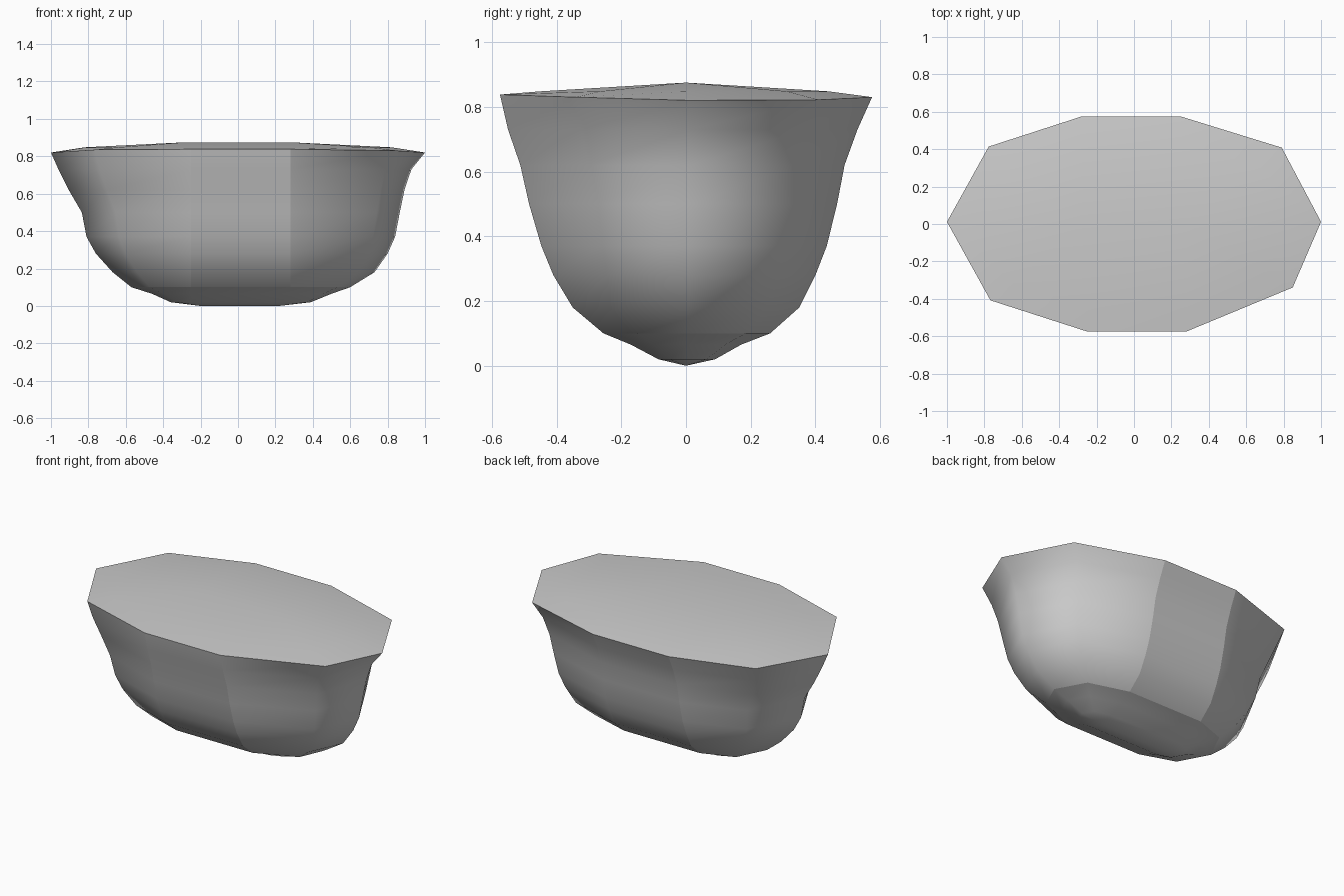
import bpy, bmesh

if "Cube" in bpy.data.objects:
    bpy.data.objects.remove(bpy.data.objects["Cube"])

# Ring profile from keel to rim:
# (z, right length, left length, front width, back width)
PROFILE = [
    (0.02, 0.39, 0.36, 0.085, 0.09),
    (0.065, 0.50, 0.46, 0.17, 0.17),
    (0.10, 0.60, 0.57, 0.255, 0.26),
    (0.18, 0.73, 0.67, 0.35, 0.35),
    (0.28, 0.80, 0.76, 0.41, 0.40),
    (0.37, 0.84, 0.81, 0.447, 0.435),
    (0.50, 0.865, 0.835, 0.485, 0.467),
    (0.62, 0.89, 0.905, 0.512, 0.49),
    (0.73, 0.927, 0.96, 0.55, 0.53),
    (0.83, 1.00, 1.00, 0.575, 0.575),
]
# Ten columns around the hull: (side, straight middle x, end fraction, width fraction, rim z)
COLUMNS = [
    (1, 0.25, 1.00, 0.02, 0.82), (1, 0.25, 0.72, 0.71, 0.822),
    (1, 0.25, 0.00, 1.00, 0.83), (-1, 0.28, 0.00, 1.00, 0.83),
    (-1, 0.28, 0.69, 0.72, 0.825), (-1, 0.25, 1.00, 0.02, 0.82),
    (-1, 0.25, 0.69, -0.71, 0.835), (-1, 0.25, 0.00, -1.00, 0.838),
    (1, 0.28, 0.00, -1.00, 0.838), (1, 0.28, 0.79, -0.59, 0.83),
]
N = len(COLUMNS)
SHARP_COLUMNS = (2, 3, 7, 8)

bm = bmesh.new()


def ring(z, right, left, front, back, rim=False):
    verts = []
    for side, mid, end, wide, rim_z in COLUMNS:
        length = right if side > 0 else left
        x = side * (mid + (length - mid) * end)
        y = wide * (back if wide > 0 else front)
        verts.append(bm.verts.new((x, y, rim_z if rim else z)))
    return verts


def ridge(z, right, left):
    return [bm.verts.new((right if c[0] > 0 else -left, 0, z)) for c in COLUMNS]


# Keel, hull rings, then the gently crowned lid
rings = [ridge(0, 0.22, 0.20)]
rings += [ring(*p, rim=p is PROFILE[-1]) for p in PROFILE]
rim_index = len(rings) - 1
rings.append(ring(0.848, 0.82, 0.82, 0.45, 0.44))
rings.append(ridge(0.875, 0.28, 0.28))

for lower, upper in zip(rings, rings[1:]):
    for i in range(N):
        j = (i + 1) % N
        bm.faces.new((lower[i], lower[j], upper[j], upper[i]))
for f in bm.faces:
    f.smooth = True

# Creases: rim edge, sides of the straight middle panel, edge of the bottom panel
def crease(a, b):
    edge = bm.edges.get((a, b))
    if edge:
        edge.smooth = False


for i in range(N):
    crease(rings[rim_index][i], rings[rim_index][(i + 1) % N])
    crease(rings[3][i], rings[3][(i + 1) % N])
for k in range(3, rim_index):
    for i in SHARP_COLUMNS:
        crease(rings[k][i], rings[k + 1][i])

bmesh.ops.remove_doubles(bm, verts=bm.verts[:], dist=0.001)
bmesh.ops.recalc_face_normals(bm, faces=bm.faces[:])

mesh = bpy.data.meshes.new("tub")
bm.to_mesh(mesh)
bm.free()
tub = bpy.data.objects.new("tub", mesh)
bpy.context.collection.objects.link(tub)
